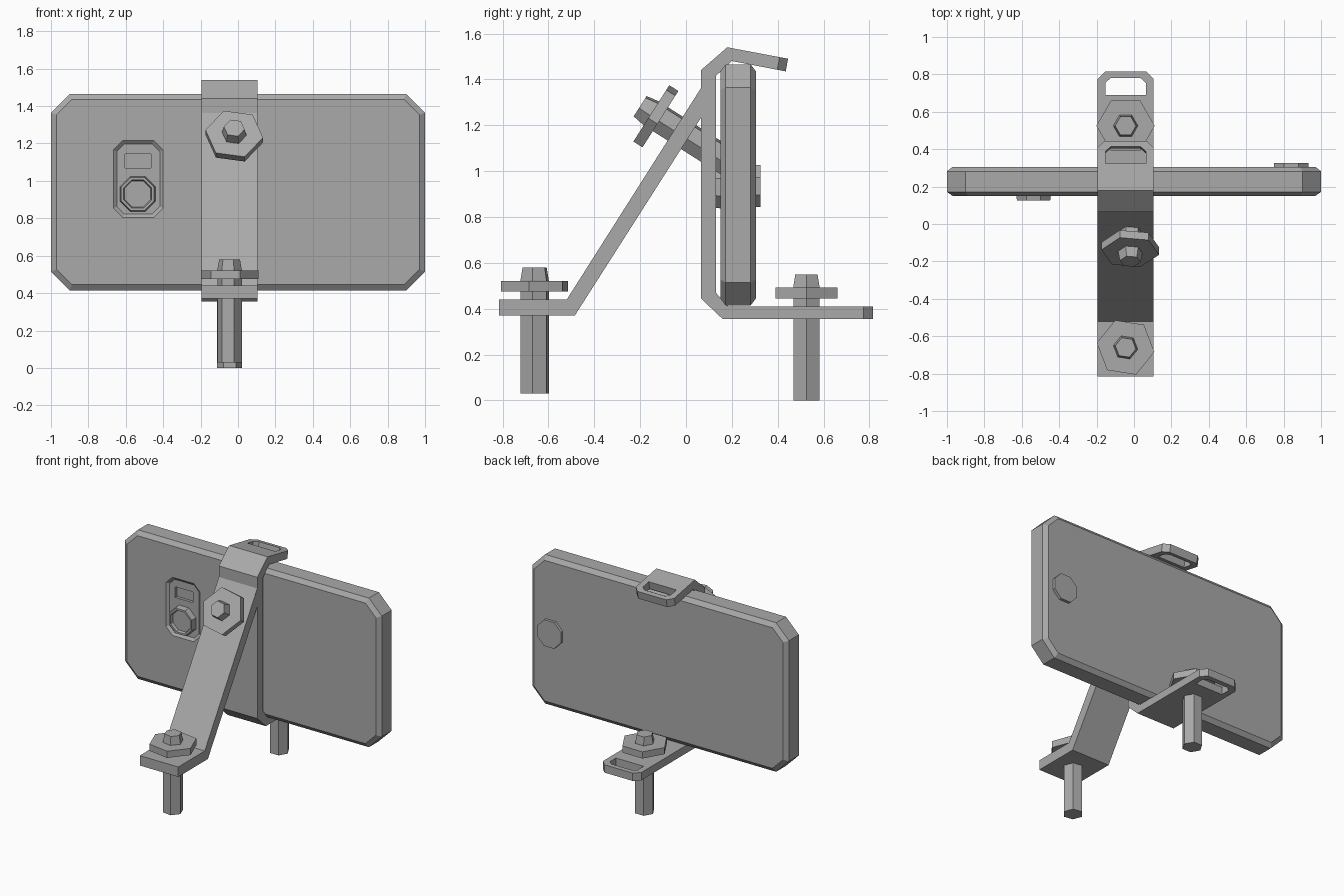
import bpy, bmesh
from math import cos, sin, pi, radians
from mathutils import Matrix, Vector

cube = bpy.data.objects.get("Cube")
if cube:
    bpy.data.objects.remove(cube, do_unlink=True)

grey = bpy.data.materials.new("plain grey")
grey.use_nodes = True
grey.diffuse_color = (0.4, 0.4, 0.4, 1)
grey.node_tree.nodes["Principled BSDF"].inputs["Base Color"].default_value = (0.4, 0.4, 0.4, 1)

FRONT = Matrix.Rotation(pi / 2, 4, 'X')   # local z points to the front
SIDE = Matrix(((0, 0, 1, 0), (1, 0, 0, 0), (0, 1, 0, 0), (0, 0, 0, 1)))  # (y, z) profile along x


def loft(name, layers, matrix=Matrix()):
    """Join matching rings, given as (points, height), and cap both ends."""
    bm = bmesh.new()
    rings = [[bm.verts.new((x, y, z)) for x, y in pts] for pts, z in layers]
    for a, b in zip(rings, rings[1:]):
        for i in range(len(a)):
            j = (i + 1) % len(a)
            bm.faces.new((a[i], a[j], b[j], b[i]))
    bm.faces.new(rings[0][::-1])
    bm.faces.new(rings[-1])
    bm.transform(matrix)
    bmesh.ops.recalc_face_normals(bm, faces=bm.faces)
    mesh = bpy.data.meshes.new(name)
    bm.to_mesh(mesh)
    bm.free()
    mesh.materials.append(grey)
    obj = bpy.data.objects.new(name, mesh)
    bpy.context.collection.objects.link(obj)
    return obj


def prism(name, pts, low, high, matrix=Matrix()):
    return loft(name, [(pts, low), (pts, high)], matrix)


def ngon(n, r, turn=0.0, cx=0.0, cy=0.0):
    return [(cx + r * cos(2 * pi * i / n + turn), cy + r * sin(2 * pi * i / n + turn)) for i in range(n)]


def chamfered(cx, cy, hx, hy, c, inset=0.0):
    hx, hy, c = hx - inset, hy - inset, c - inset * 0.59
    return [(cx + x, cy + y) for x, y in (
        (-hx + c, -hy), (hx - c, -hy), (hx, -hy + c), (hx, hy - c),
        (hx - c, hy), (-hx + c, hy), (-hx, hy - c), (-hx, -hy + c))]


def cut(obj, cutter):
    cutter.hide_render = True
    mod = obj.modifiers.new("cut", 'BOOLEAN')
    mod.operation = 'DIFFERENCE'
    mod.solver = 'EXACT'
    mod.object = cutter
    bpy.context.view_layer.objects.active = obj
    bpy.ops.object.modifier_apply(modifier=mod.name)
    bpy.data.objects.remove(cutter, do_unlink=True)


# Handset body with bevelled rim
def body(inset):
    return chamfered(0, 0.94, 1.0, 0.525, 0.1, inset)


handset = loft("handset_body", [(body(0.03), -0.305), (body(0), -0.282),
                                (body(0), -0.172), (body(0.03), -0.15)], FRONT)


# Camera pocket, flash recess and lens
def pocket(inset):
    return chamfered(-0.533, 1.01, 0.133, 0.205, 0.05, inset)


cut(handset, loft("pocket_cutter", [(pocket(0.018), -0.165), (pocket(-0.018), -0.135)], FRONT))
cut(handset, prism("flash_cutter", [(-0.605, 1.07), (-0.465, 1.07), (-0.465, 1.145), (-0.605, 1.145)],
                   -0.185, -0.14, FRONT))


def lens_ring(r):
    return ngon(8, r, pi / 8, -0.537, 0.93)


loft("camera_lens", [(lens_ring(0.104), -0.175), (lens_ring(0.096), -0.125),
                     (lens_ring(0.082), -0.125), (lens_ring(0.076), -0.145)], FRONT)

# Round button on the back
prism("back_button", ngon(8, 0.1, pi / 8, 0.84, 0.935), -0.325, -0.29, FRONT)

# Clip bracket holding the handset
LEFT, RIGHT = 0.105, -0.195
MID = (LEFT + RIGHT) / 2
clip = prism("clip_bracket", [
    (0.815, 0.355), (0.16, 0.355), (0.065, 0.445), (0.065, 1.44), (0.18, 1.54), (0.445, 1.49),
    (0.435, 1.435), (0.2, 1.48), (0.13, 1.415), (0.13, 0.47), (0.185, 0.41), (0.815, 0.41)],
    RIGHT, LEFT, SIDE)


def finish_tongue(y_end, z, tilt):
    """Cut a slot and two corners into a tongue that ends at y_end."""
    m = Matrix.Translation((MID, y_end, z)) @ Matrix.Rotation(radians(tilt), 4, 'X')
    slot = [(-0.108, -0.125), (0.108, -0.125), (0.108, -0.06), (0.08, -0.035),
            (-0.08, -0.035), (-0.108, -0.06)]
    cut(clip, prism("slot_cutter", slot, -0.1, 0.1, m))
    for s in (-1, 1):
        corner = [(s * 0.17, -0.06), (s * 0.17, 0.02), (s * 0.09, 0.02)]
        cut(clip, prism("corner_cutter", corner, -0.1, 0.1, m))


finish_tongue(0.815, 0.38, 0)
finish_tongue(0.443, 1.465, -10.7)

# Sloping strut with its foot
prism("strut", [(-0.815, 0.37), (-0.485, 0.37), (0.067, 1.235), (0.067, 1.365),
                (-0.52, 0.44), (-0.815, 0.44)], RIGHT, LEFT, SIDE)


# Bolts, each placed by the tip of its head
def bolt(name, tip, tilt, turn):
    m = Matrix.Translation(Vector(tip)) @ Matrix.Rotation(radians(tilt), 4, 'X')
    turn = radians(turn)
    shaft = ngon(6, 0.066, turn)
    loft(name + "_shaft", [(shaft, -0.55), (shaft, -0.055), (ngon(6, 0.056, turn), 0)], m)
    prism(name + "_nut", ngon(6, 0.156, turn), -0.105, -0.058, m)


bolt("front_bolt", (-0.045, -0.66, 0.58), 0, -9)
bolt("back_bolt", (-0.045, 0.525, 0.55), 0, 0)
bolt("strut_bolt", (-0.02, -0.2, 1.283), 57.5, -9)
